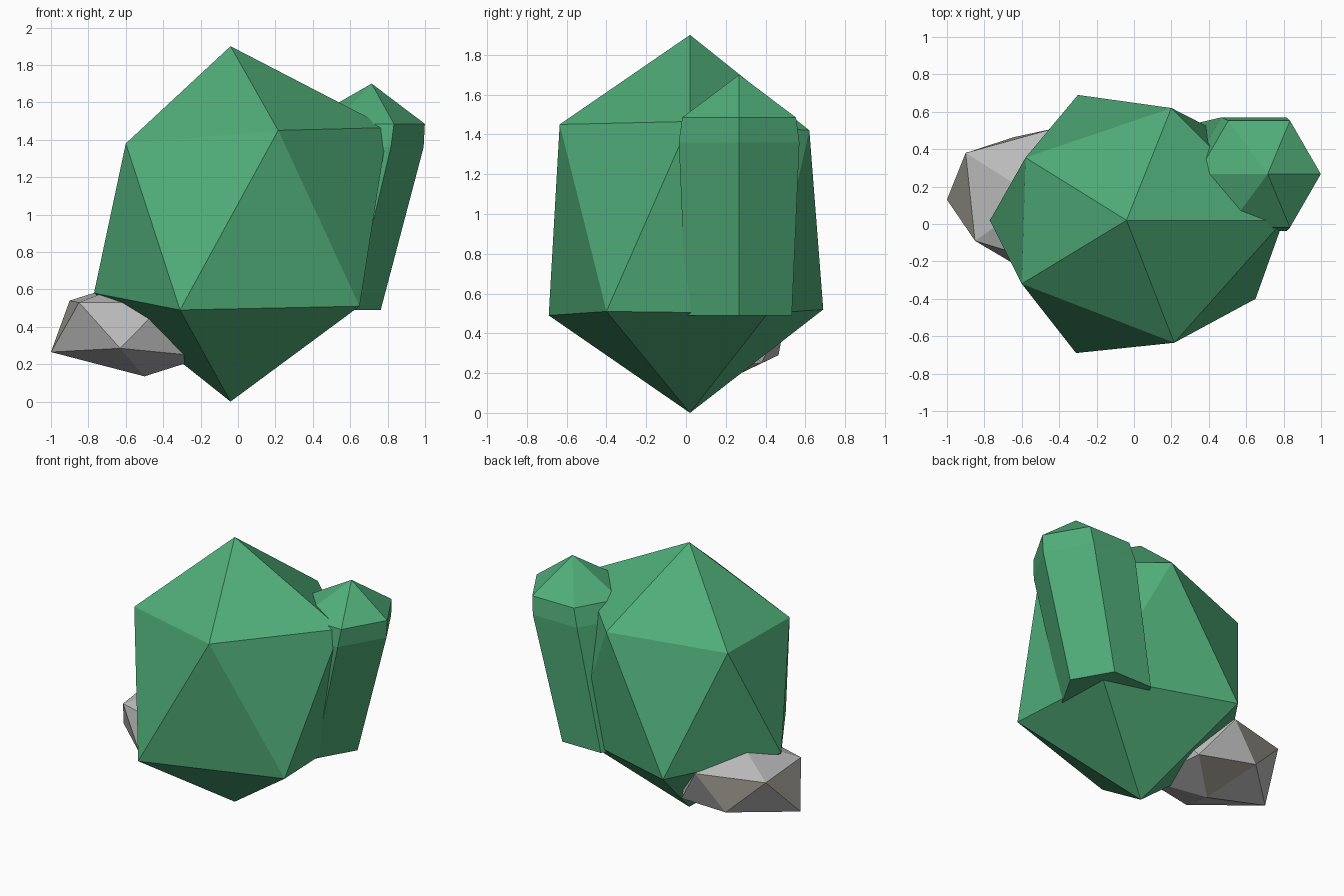
import bpy, bmesh, math
from mathutils import Vector

if "Cube" in bpy.data.objects:
    bpy.data.objects.remove(bpy.data.objects["Cube"])


def material(name, rgb):
    m = bpy.data.materials.new(name)
    m.diffuse_color = (*rgb, 1)
    m.use_nodes = True
    m.node_tree.nodes["Principled BSDF"].inputs["Base Color"].default_value = m.diffuse_color
    return m


GREEN = material("emerald green", (0.08, 0.42, 0.19))
GREY = material("stone grey", (0.50, 0.50, 0.50))
WARM = material("warm grey", (0.34, 0.33, 0.28))


def make_object(name, verts, faces, mats):
    mesh = bpy.data.meshes.new(name)
    mesh.from_pydata(verts, [], faces)
    bm = bmesh.new()
    bm.from_mesh(mesh)
    bmesh.ops.recalc_face_normals(bm, faces=bm.faces)
    bm.to_mesh(mesh)
    bm.free()
    for m in mats:
        mesh.materials.append(m)
    obj = bpy.data.objects.new(name, mesh)
    bpy.context.collection.objects.link(obj)
    return obj


def rough_icosahedron(name, bottom, lower, upper, top, mats):
    """Twenty-sided lump: two staggered rings of five between two tips."""
    faces = []
    for i in range(5):
        j = (i + 1) % 5
        faces += [(0, 1 + i, 1 + j), (1 + i, 1 + j, 6 + i),
                  (6 + i, 6 + j, 1 + j), (11, 6 + i, 6 + j)]
    return make_object(name, [bottom, *lower, *upper, top], faces, mats)


# Large main crystal
rough_icosahedron(
    "main_crystal", (-0.04, 0.02, 0.0),
    [(0.65, -0.40, 0.51), (-0.31, -0.69, 0.49), (-0.77, 0.02, 0.58),
     (-0.30, 0.69, 0.52), (0.61, 0.41, 0.50)],
    [(0.215, -0.635, 1.45), (-0.60, -0.32, 1.38), (-0.58, 0.355, 1.375),
     (0.20, 0.62, 1.42), (0.80, 0.02, 1.465)],
    (-0.04, 0.02, 1.90), [GREEN])

# Rock at the foot, with a few warmer faces picked by direction
rock = rough_icosahedron(
    "rock", (-0.50, 0.14, 0.135),
    [(-0.17, -0.08, 0.24), (-0.63, -0.22, 0.285), (-1.0, 0.13, 0.265),
     (-0.64, 0.465, 0.29), (-0.23, 0.38, 0.25)],
    [(-0.39, -0.23, 0.53), (-0.85, -0.09, 0.53), (-0.90, 0.38, 0.54),
     (-0.43, 0.51, 0.53), (-0.15, 0.14, 0.53)],
    (-0.52, 0.14, 0.66), [GREY, WARM])
for d in ((-0.9, -0.1, 0.42), (-0.27, 0.96, 0.05), (0, 0.43, -0.9)):
    face = max(rock.data.polygons, key=lambda p: p.normal.dot(Vector(d)))
    face.material_index = 1

# Leaning six-sided side crystal: three rings and a pointed cap
LEAN = 0.213
rings = [(0.49, 0.306), (1.36, 0.35), (1.485, 0.33)]   # height, radius


def axis_x(z):
    return 0.457 + LEAN * (z - 0.49)


verts = [(axis_x(z) + r * math.cos(k * math.pi / 3),
          0.267 + r * math.sin(k * math.pi / 3), z)
         for z, r in rings for k in range(6)]
verts.append((axis_x(1.70), 0.267, 1.70))
faces = [tuple(range(6))]
for k in range(6):
    n = (k + 1) % 6
    for b in (0, 6):
        faces.append((b + k, b + n, b + 6 + n, b + 6 + k))
    faces.append((12 + k, 12 + n, 18))
make_object("side_crystal", verts, faces, [GREEN])
